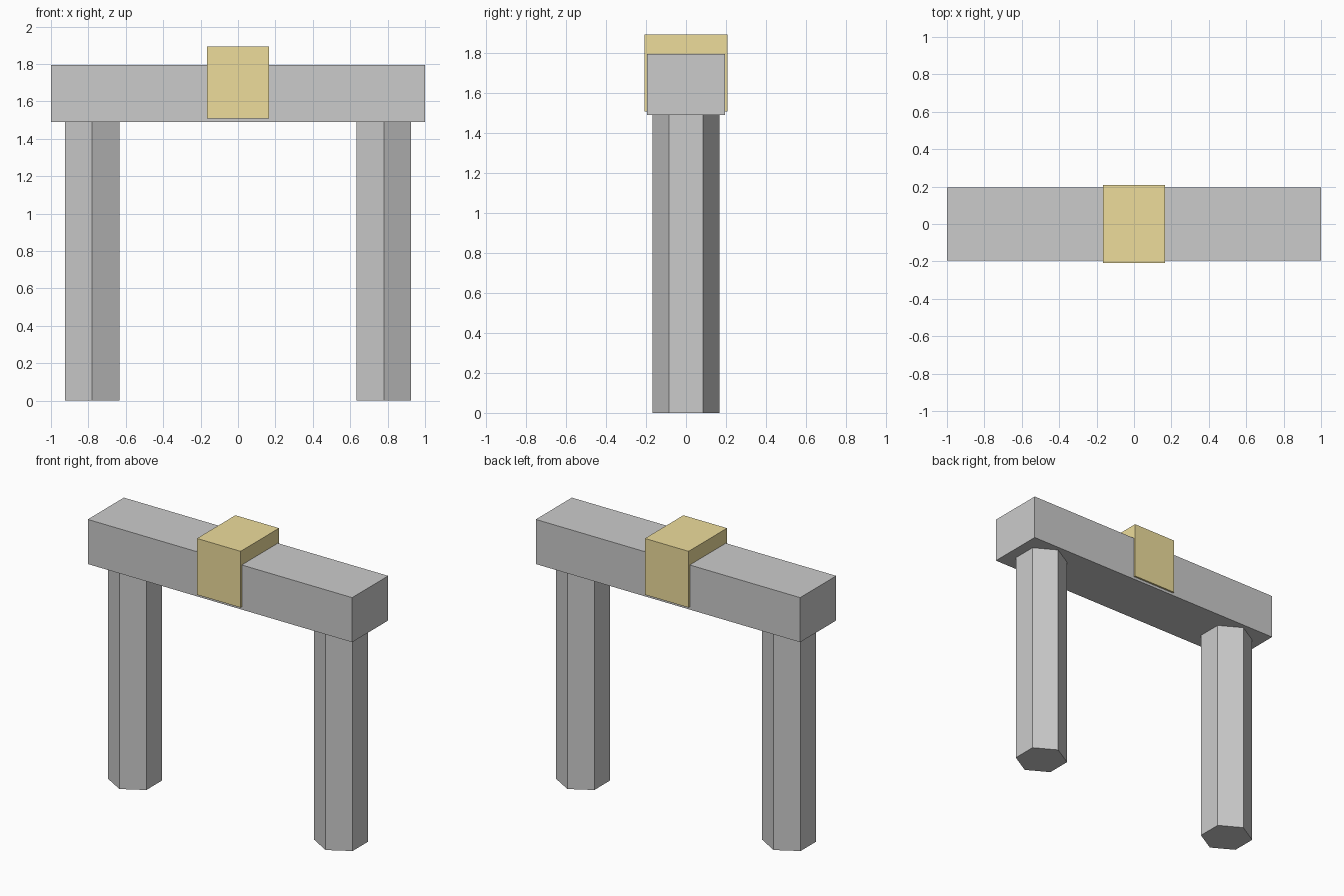
import bpy
from math import radians

if "Cube" in bpy.data.objects:
    bpy.data.objects.remove(bpy.data.objects["Cube"])


def box(name, size, z_low):
    """Box centred on x = y = 0 with its underside at z_low."""
    bpy.ops.mesh.primitive_cube_add(size=1, location=(0, 0, z_low + size[2] / 2))
    obj = bpy.context.object
    obj.name = name
    obj.scale = size
    bpy.ops.object.transform_apply(location=False, rotation=False, scale=True)
    return obj


def pillar(name, x, radius, height):
    """Hexagonal pillar with corners pointing to the front and back."""
    bpy.ops.mesh.primitive_cylinder_add(vertices=6, radius=radius, depth=height,
                                        location=(x, 0, height / 2))
    bpy.context.object.name = name


# Two pillars standing on the ground
for side, x in (("left", -0.78), ("right", 0.78)):
    pillar(side + "_pillar", x, 0.168, 1.49)

# Crossbeam resting on the pillars
box("crossbeam", (2.0, 0.39, 0.305), 1.49)

# Golden block wrapped around the middle of the beam
block = box("center_block", (0.33, 0.415, 0.385), 1.508)
gold = bpy.data.materials.new("gold")
gold.diffuse_color = (0.85, 0.72, 0.33, 1)
gold.use_nodes = True
gold.node_tree.nodes["Principled BSDF"].inputs["Base Color"].default_value = gold.diffuse_color
block.data.materials.append(gold)
